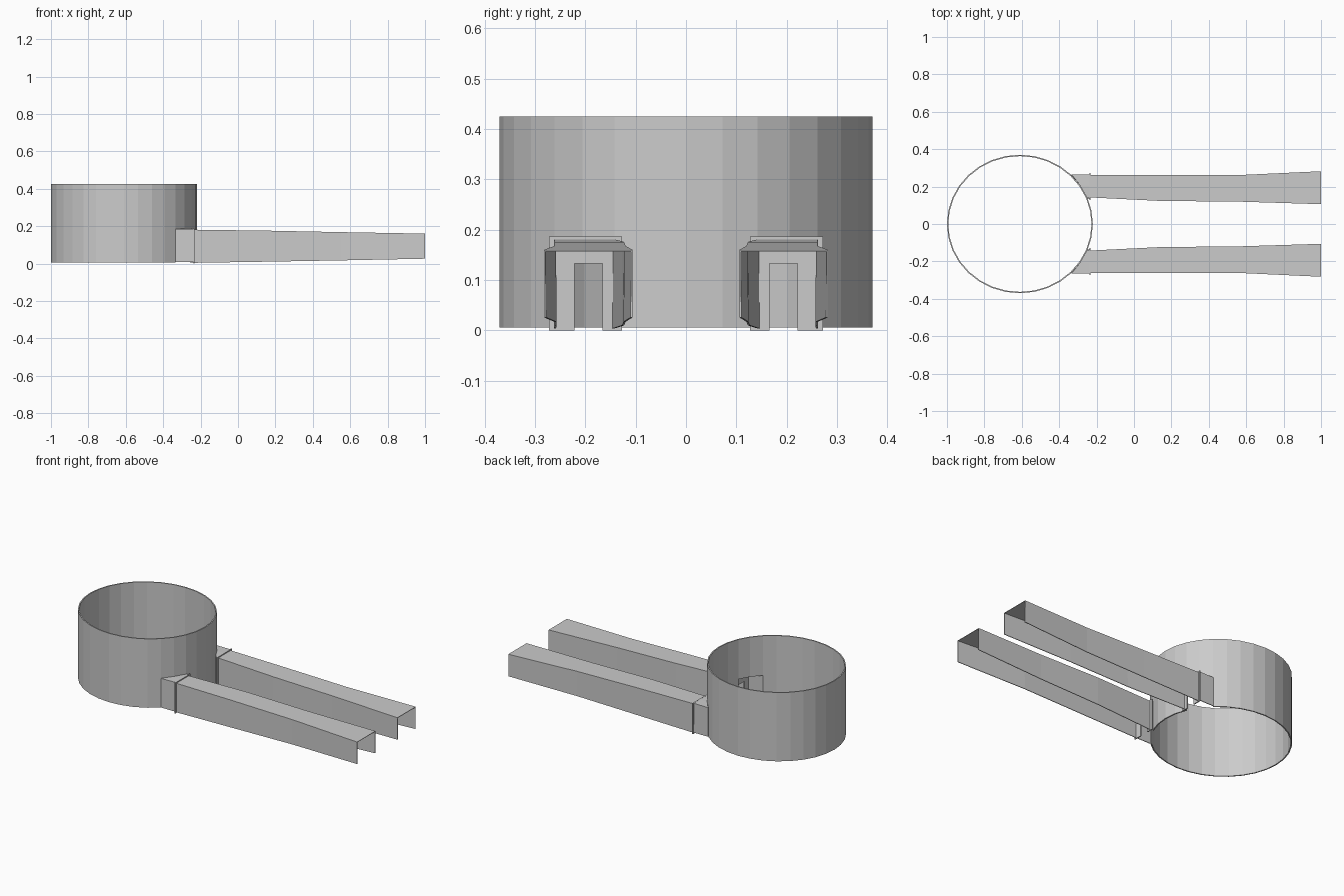
import bpy, math

if "Cube" in bpy.data.objects:
    bpy.data.objects.remove(bpy.data.objects["Cube"])

RX, RY, CX, SEG = 0.39, 0.37, -0.61, 32
JOINT_X = -0.235


def ring_point(i):
    a = 2 * math.pi * i / SEG
    return CX + RX * math.cos(a), RY * math.sin(a)


def make_object(name, verts, faces, wall, mirrored=True, offset=-1):
    mesh = bpy.data.meshes.new(name)
    mesh.from_pydata(verts, [], faces)
    mesh.update()
    ob = bpy.data.objects.new(name, mesh)
    bpy.context.collection.objects.link(ob)
    if mirrored:
        m = ob.modifiers.new("mirror", 'MIRROR')
        m.use_axis = (False, True, False)
    s = ob.modifiers.new("wall", 'SOLIDIFY')
    s.thickness = wall
    s.offset = offset
    return ob


def loft(sections):
    """Skin a row of open sections with equal point counts."""
    n = len(sections[0])
    verts = [p for s in sections for p in s]
    faces = [(r * n + c, r * n + c + 1, (r + 1) * n + c + 1, (r + 1) * n + c)
             for r in range(len(sections) - 1) for c in range(n - 1)]
    return verts, faces


# Open round collar, with a doorway two facets wide behind each arm
levels = [0.006, 0.183, 0.425]
verts = [(*ring_point(i), z) for z in levels for i in range(SEG)]
openings = {2, 3, SEG - 3, SEG - 4}
faces = []
for row in range(2):
    for i in range(SEG):
        if row == 0 and i in openings:
            continue
        j = (i + 1) % SEG
        faces.append((row * SEG + i, row * SEG + j,
                      (row + 1) * SEG + j, (row + 1) * SEG + i))
make_object("collar", verts, faces, 0.007, mirrored=False)

# Short hooded bracket joining the collar to each flange
edge = [ring_point(i) for i in (2, 3, 4)]
at_ring = [(*edge[0], 0.008)] + [(x, y, 0.183) for x, y in edge] + [(*edge[2], 0.008)]
at_joint = [(JOINT_X, y, z) for _, y, z in at_ring]
make_object("bracket", *loft([at_ring, at_joint]), 0.004)

# Flange plate with a slot open at the bottom
outline = [(0.127, 0), (0.127, 0.187), (0.272, 0.187), (0.272, 0)]
slot = [(0.166, 0), (0.166, 0.133), (0.221, 0.133), (0.221, 0)]
verts, faces = loft([[(JOINT_X, y, z) for y, z in outline],
                     [(JOINT_X, y, z) for y, z in slot]])
make_object("flange", verts, faces, 0.006, offset=0)

# Long arms: thin channels open below, splayed towards the tip
stations = [(JOINT_X, 0.142, 0.262, 0.004, 0.181),
            (0.15, 0.123, 0.261, 0.010, 0.176),
            (0.55, 0.120, 0.261, 0.017, 0.168),
            (1.0, 0.106, 0.282, 0.026, 0.160)]
sections = [[(x, y0, zb), (x, y0, zt), (x, y1, zt), (x, y1, zb)]
            for x, y0, y1, zb, zt in stations]
make_object("arm", *loft(sections[::-1]), 0.004)
